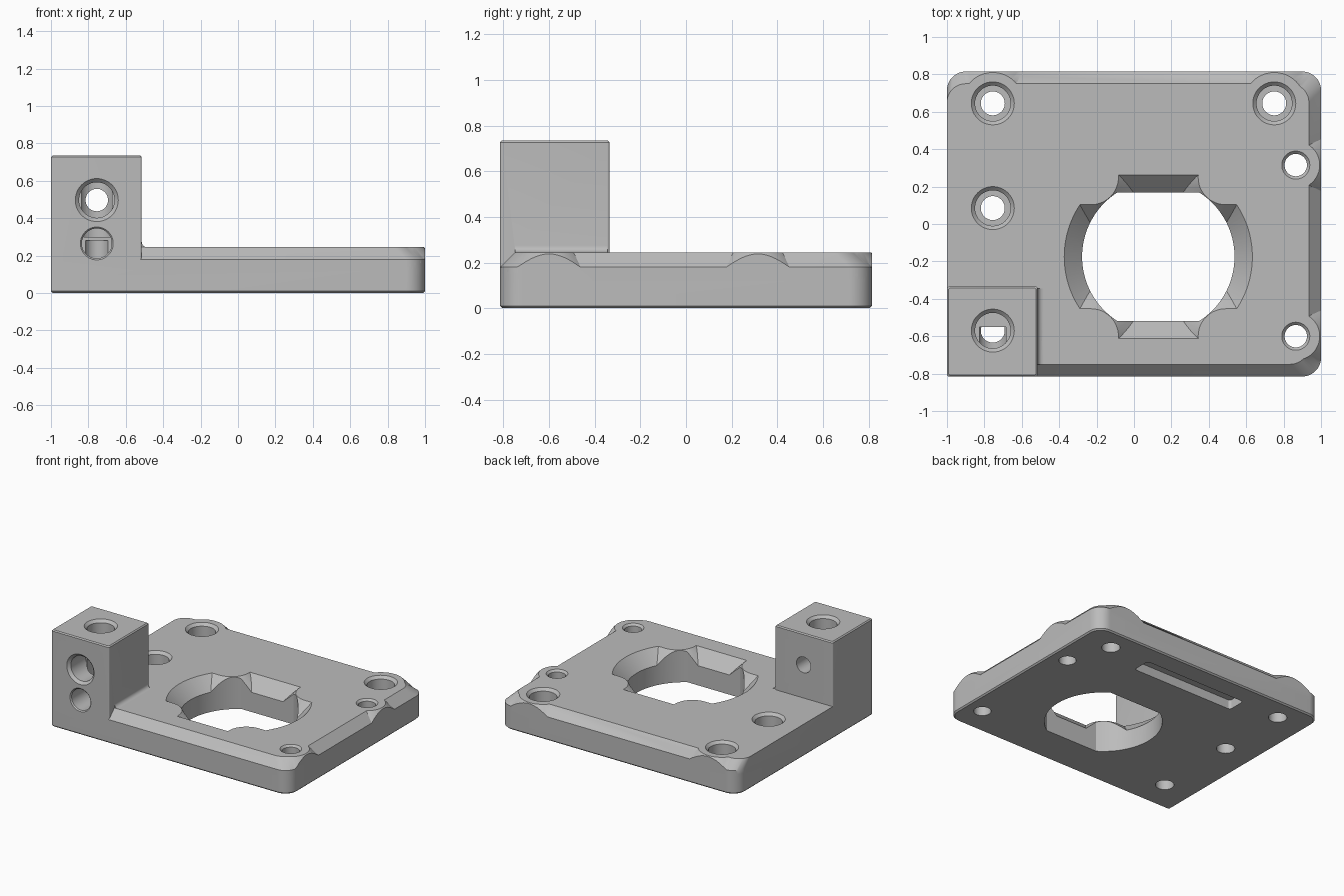
import bpy, bmesh, math
from mathutils import Matrix

if "Cube" in bpy.data.objects:
    bpy.data.objects.remove(bpy.data.objects["Cube"], do_unlink=True)

TOP = 0.245
SIDE = 0.815
grey = bpy.data.materials.new("mid grey plastic")
grey.use_nodes = True
COLOUR = (0.5, 0.5, 0.5, 1)
grey.diffuse_color = COLOUR
grey.node_tree.nodes["Principled BSDF"].inputs["Base Color"].default_value = COLOUR


def rounded(x0, x1, y0, y1, radii, seg=12):
    """Rounded rectangle; radii run back left, front left, front right, back right."""
    pts = []
    corners = [(x0, y1, 1, -1), (x0, y0, 1, 1), (x1, y0, -1, 1), (x1, y1, -1, -1)]
    for i, (x, y, sx, sy) in enumerate(corners):
        r = radii[i]
        for k in range(seg + 1):
            a = math.pi / 2 * (i + 1 + k / seg)
            pts.append((x + sx * r + r * math.cos(a), y + sy * r + r * math.sin(a)))
    return pts


def slot(half, r, n=48):
    """Stadium outline, or a circle when half is zero."""
    if half == 0:
        return [(r * math.cos(math.tau * i / n), r * math.sin(math.tau * i / n)) for i in range(n)]
    return rounded(-half - r, half + r, -r, r, [r] * 4)


def flat_circle(r, flat, n=96):
    """Circle cut off flat at front and back."""
    a = math.asin(flat / r)
    arc = [-a + 2 * a * i / (n // 2) for i in range(n // 2 + 1)]
    return [(r * math.cos(t), r * math.sin(t)) for t in arc] + \
           [(-r * math.cos(t), -r * math.sin(t)) for t in arc]


def loft(name, levels, place=None):
    """Solid through a stack of outlines given as (z, points)."""
    bm = bmesh.new()
    rings = [[bm.verts.new((x, y, z)) for x, y in pts] for z, pts in levels]
    n = len(rings[0])
    for lo, hi in zip(rings, rings[1:]):
        for i in range(n):
            j = (i + 1) % n
            bm.faces.new((lo[i], lo[j], hi[j], hi[i]))
    bm.faces.new(rings[0][::-1])
    bm.faces.new(rings[-1])
    bmesh.ops.recalc_face_normals(bm, faces=bm.faces)
    if place:
        bm.transform(place)
    me = bpy.data.meshes.new(name)
    bm.to_mesh(me)
    bm.free()
    me.materials.append(grey)
    ob = bpy.data.objects.new(name, me)
    bpy.context.collection.objects.link(ob)
    return ob


def boolean(target, tool, op):
    bpy.context.view_layer.objects.active = target
    mod = target.modifiers.new("bool", "BOOLEAN")
    mod.operation, mod.solver, mod.object = op, "EXACT", tool
    bpy.ops.object.modifier_apply(modifier=mod.name)
    bpy.data.objects.remove(tool, do_unlink=True)


# Base plate, chamfered at the front, right and back of its top
def outline(inset=0.0, left=0.0):
    return rounded(-1 + left, 1 - inset, -SIDE + inset, SIDE - inset, [0.1, 0.01, 0.1, 0.1])


plate = loft("mounting_plate", [(0, rounded(-0.99, 0.99, -0.805, 0.805, [0.09, 0.005, 0.09, 0.09])),
                                (0.01, outline()), (0.18, outline()), (TOP, outline(0.065))])

# Wide flare around the central opening
centre = Matrix.Translation((0.13, -0.175, 0))
boolean(plate, loft("flare", [(0.13, flat_circle(0.388, 0.323)),
                              (0.265, flat_circle(0.523, 0.458))], centre), "DIFFERENCE")

# Fastener positions
slots = [(x, y) for x in (-0.295, 0.555) for y in (0.25, -0.6)]
large = [(-0.755, 0.645), (0.75, 0.645), (-0.755, 0.085)]
small = [(0.865, 0.315), (0.865, -0.6)]


# Flared collars that keep full height around each fastener
def collar(x, y, half, r):
    drop = 0.12
    boss = loft("collar", [(TOP - drop, slot(half, r + drop)), (TOP, slot(half, r))],
                Matrix.Translation((x, y, 0)))
    boolean(boss, loft("limit", [(0.05, outline()), (0.4, outline())]), "INTERSECT")
    boolean(plate, boss, "UNION")


for p in slots:
    collar(*p, 0.065, 0.147)
for p in large[:2]:
    collar(*p, 0, 0.165)
for p in small:
    collar(*p, 0, 0.128)

# Upright corner block with a small fillet at its foot
def block_ring(inset):
    return rounded(-1 + inset, -0.515 - inset, -SIDE + inset, -0.335 - inset, [0.01] * 4, 12)


boolean(plate, loft("block", [(0.1, block_ring(0)), (0.727, block_ring(0)),
                              (0.735, block_ring(0.008))]), "UNION")
R = 0.03
arc = [(-0.515 + R - R * math.cos(t * math.pi / 12), TOP + R - R * math.sin(t * math.pi / 12))
       for t in range(7)]
stand = Matrix.Rotation(math.pi / 2, 4, "X")
boolean(plate, loft("fillet", [(d, [(-0.55, TOP + R)] + arc + [(-0.485, 0.22), (-0.55, 0.22)])
                               for d in (0.345, 0.75)], stand), "UNION")

# Central opening
boolean(plate, loft("opening", [(z, flat_circle(0.4075, 0.3425)) for z in (-0.1, 0.4)], centre),
        "DIFFERENCE")


# Stepped hole with a chamfered mouth
def bore(place, half, start, ledge, top, r, r2, lip):
    levels = [(start, slot(half, r)), (ledge, slot(half, r)), (ledge, slot(half, r2)),
              (top - lip, slot(half, r2)), (top + 0.02, slot(half, r2 + lip + 0.02))]
    if r == r2:
        levels.pop(2)
    boolean(plate, loft("bore", levels, place), "DIFFERENCE")


for x, y in slots:
    bore(Matrix.Translation((x, y, 0)), 0.065, -0.1, 0.14, TOP, 0.064, 0.115, 0.018)
for x, y in large:
    bore(Matrix.Translation((x, y, 0)), 0, -0.1, 0.1, TOP, 0.064, 0.095, 0.02)
for x, y in small:
    bore(Matrix.Translation((x, y, 0)), 0, -0.1, 0.1, TOP, 0.06, 0.06, 0.015)

# Block holes: one down from the top, its pilot below, two in the front
down = Matrix.Translation((-0.755, -0.57, 0))
bore(down, 0, 0.3, 0.4, 0.735, 0.095, 0.095, 0.02)
boolean(plate, loft("pilot", [(z, slot(0, 0.064)) for z in (-0.1, 0.28)], down), "DIFFERENCE")
bore(Matrix.Translation((-0.755, 0, 0.497)) @ stand, 0, 0.2, 0.62, SIDE, 0.06, 0.095, 0.02)
bore(Matrix.Translation((-0.755, 0, 0.265)) @ stand, 0, 0.55, 0.65, SIDE, 0.08, 0.08, 0.008)

# Long pocket on the underside
boolean(plate, loft("pocket", [(z, rounded(-0.43, 0.43, 0.52, 0.66, [0.02] * 4))
                               for z in (-0.1, 0.07)]), "DIFFERENCE")

# Smooth curved walls, sharp edges
bpy.ops.object.select_all(action="DESELECT")
plate.select_set(True)
bpy.context.view_layer.objects.active = plate
bpy.ops.object.shade_smooth_by_angle(angle=math.radians(30))
